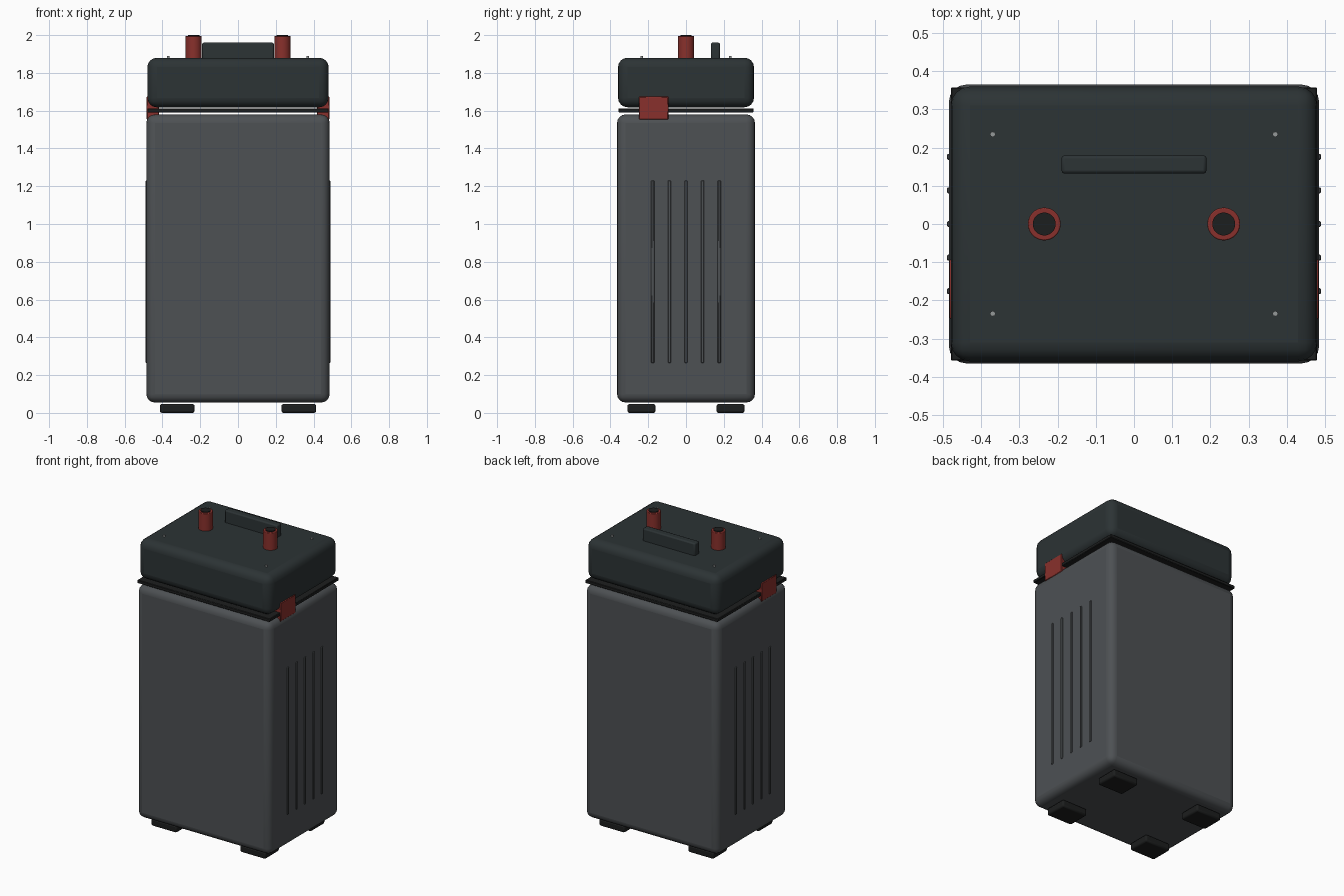
import bpy
import math

if "Cube" in bpy.data.objects:
    bpy.data.objects.remove(bpy.data.objects["Cube"])


def material(name, rgb):
    m = bpy.data.materials.new(name)
    m.diffuse_color = (*rgb, 1)
    m.use_nodes = True
    m.node_tree.nodes["Principled BSDF"].inputs["Base Color"].default_value = m.diffuse_color
    return m


GREY = material("body_grey", (0.075, 0.082, 0.088))
DARK = material("lid_dark", (0.025, 0.033, 0.035))
BLACK = material("rubber_black", (0.012, 0.013, 0.013))
RED = material("terminal_red", (0.25, 0.03, 0.025))
STEEL = material("screw_steel", (0.3, 0.32, 0.32))


def finish(ob, name, mat, bevel, segments=3):
    ob.name = name
    ob.data.materials.append(mat)
    if bevel:
        mod = ob.modifiers.new("rounded_edges", "BEVEL")
        mod.width = bevel
        mod.segments = segments
        mod.limit_method = "ANGLE"
    bpy.ops.object.shade_smooth_by_angle(angle=math.radians(35))
    return ob


def box(name, mat, x, y, z, bevel=0.0, segments=3):
    """Box from (min, max) ranges on each axis."""
    centre = [(a + b) / 2 for a, b in (x, y, z)]
    bpy.ops.mesh.primitive_cube_add(size=1, location=centre)
    ob = bpy.context.object
    ob.scale = [b - a for a, b in (x, y, z)]
    bpy.ops.object.transform_apply(location=False, rotation=False, scale=True)
    return finish(ob, name, mat, bevel, segments)


def cylinder(name, mat, x, y, z, radius, sides=32, bevel=0.0):
    bpy.ops.mesh.primitive_cylinder_add(
        vertices=sides, radius=radius, depth=z[1] - z[0],
        location=(x, y, (z[0] + z[1]) / 2))
    return finish(bpy.context.object, name, mat, bevel, 2)


def span(centre, half):
    return (centre - half, centre + half)


# Main case, seal plate and lid
box("case_body", GREY, (-0.485, 0.485), (-0.365, 0.365), (0.055, 1.58), 0.045, 4)
box("seal_plate", BLACK, (-0.48, 0.48), (-0.358, 0.358), (1.591, 1.612), 0.003, 1)
box("lid", DARK, (-0.48, 0.48), (-0.36, 0.36), (1.618, 1.88), 0.05, 4)

# Carry handle on the lid
box("lid_handle", DARK, (-0.19, 0.19), (0.132, 0.18), (1.87, 1.96), 0.008, 2)

for side, s in (("left", -1), ("right", 1)):
    # Terminal posts with dark cores
    cylinder(f"{side}_terminal", RED, s * 0.235, 0, (1.87, 1.995), 0.043, bevel=0.003)
    cylinder(f"{side}_terminal_core", BLACK, s * 0.235, 0, (1.9, 2.0), 0.03)

    # Side latches bridging body and lid
    box(f"{side}_latch", RED, span(s * 0.451, 0.033), (-0.249, -0.093),
        (1.553, 1.675), 0.004, 1)

    # Vertical side ribs
    for i in range(5):
        box(f"{side}_rib_{i + 1}", GREY, span(s * 0.478, 0.012),
            span((i - 2) * 0.088, 0.008), (0.265, 1.23), 0.003, 1)

    for end, e in (("front", -1), ("back", 1)):
        # Feet and lid screws
        box(f"{end}_{side}_foot", BLACK, span(s * 0.322, 0.092),
            span(e * 0.236, 0.074), (0, 0.047), 0.01, 2)
        cylinder(f"{end}_{side}_screw", STEEL, s * 0.37, e * 0.235,
                 (1.875, 1.89), 0.007, 12)
